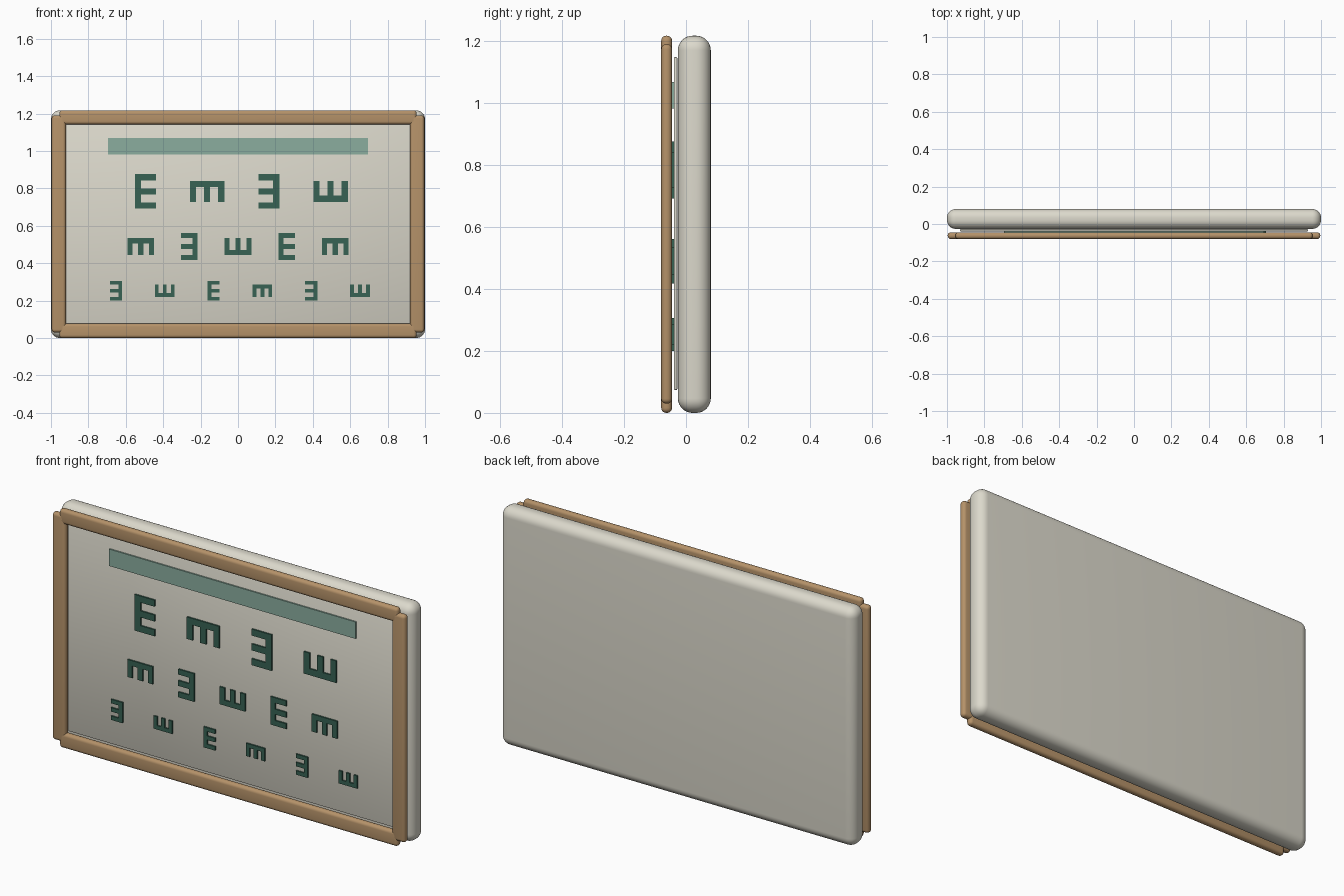
import bpy, bmesh
from math import radians
from mathutils import Matrix, Vector

cube = bpy.data.objects.get("Cube")
if cube:
    bpy.data.objects.remove(cube, do_unlink=True)


def material(name, r, g, b):
    # sRGB bytes to linear colour
    lin = [((c / 255 + 0.055) / 1.055) ** 2.4 for c in (r, g, b)]
    m = bpy.data.materials.new(name)
    m.use_nodes = True
    m.diffuse_color = (*lin, 1)
    m.node_tree.nodes["Principled BSDF"].inputs["Base Color"].default_value = (*lin, 1)
    return m


IVORY = material("ivory", 220, 217, 204)
WOOD = material("tan wood", 181, 146, 105)
DARK = material("dark green", 55, 98, 83)
TEAL = material("pale teal", 139, 174, 159)


def add_box(bm, x, y, z, turn=Matrix()):
    """Add a box from (min, max) ranges, turned by a matrix."""
    size = Matrix.Diagonal((x[1] - x[0], y[1] - y[0], z[1] - z[0], 1))
    mid = Matrix.Translation([sum(r) / 2 for r in (x, y, z)])
    bmesh.ops.create_cube(bm, size=1, matrix=turn @ mid @ size)


def finish(name, bm, mat, bevel=0, segments=5):
    mesh = bpy.data.meshes.new(name)
    bm.to_mesh(mesh)
    bm.free()
    mesh.materials.append(mat)
    ob = bpy.data.objects.new(name, mesh)
    bpy.context.collection.objects.link(ob)
    if bevel:
        mod = ob.modifiers.new("rounding", "BEVEL")
        mod.width, mod.segments = bevel, segments
        bpy.ops.object.select_all(action="DESELECT")
        ob.select_set(True)
        bpy.context.view_layer.objects.active = ob
        bpy.ops.object.modifier_apply(modifier=mod.name)
        bpy.ops.object.shade_smooth_by_angle(angle=radians(35))
    return ob


def box(name, x, y, z, mat, bevel=0, segments=5):
    bm = bmesh.new()
    add_box(bm, x, y, z)
    return finish(name, bm, mat, bevel, segments)


HEIGHT = 1.217

# Backing board and chart sheet
box("backing_board", (-1, 1), (-0.026, 0.08), (0, HEIGHT), IVORY, 0.047, 8)
box("chart_sheet", (-0.93, 0.93), (-0.039, -0.028), (0.074, 1.148), IVORY, 0.003, 2)

# Frame of four rounded rails
depth = (-0.08, -0.045)
box("frame_top", (-0.955, 0.955), depth, (HEIGHT - 0.075, HEIGHT), WOOD, 0.016)
box("frame_bottom", (-0.955, 0.955), depth, (0, 0.077), WOOD, 0.016)
for side, name in ((1, "frame_left"), (-1, "frame_right")):
    box(name, sorted((side * 0.92, side * 0.996)), depth, (0.03, 1.19), WOOD, 0.016)

# Header strip
box("header_strip", (-0.695, 0.695), (-0.046, -0.038), (0.982, 1.068), TEAL)


def tumbling_symbol(name, x, z, length, reach, stroke, quarter):
    """Spine with three prongs, turned clockwise by quarter turns."""
    bm = bmesh.new()
    turn = Matrix.Translation((x, 0, z)) @ Matrix.Rotation(radians(90 * quarter), 4, "Y")
    layer = (-0.047, -0.038)
    h, w = length / 2, reach / 2
    add_box(bm, (-w, -w + stroke), layer, (-h, h), turn)
    for c in (-h + stroke / 2, 0, h - stroke / 2):
        add_box(bm, (-w + stroke, w), layer, (c - stroke / 2, c + stroke / 2), turn)
    finish(name, bm, DARK)


# Rows: count, spacing, height, length, reach, stroke
rows = (
    (4, 0.33, 0.784, 0.184, 0.112, 0.033),
    (5, 0.26, 0.489, 0.143, 0.089, 0.027),
    (6, 0.261, 0.253, 0.105, 0.065, 0.02),
)
for r, (count, gap, z, length, reach, stroke) in enumerate(rows):
    for c in range(count):
        x = (c - (count - 1) / 2) * gap
        tumbling_symbol(f"symbol_row{r + 1}_{c + 1}", x, z, length, reach, stroke, (r + c) % 4)
